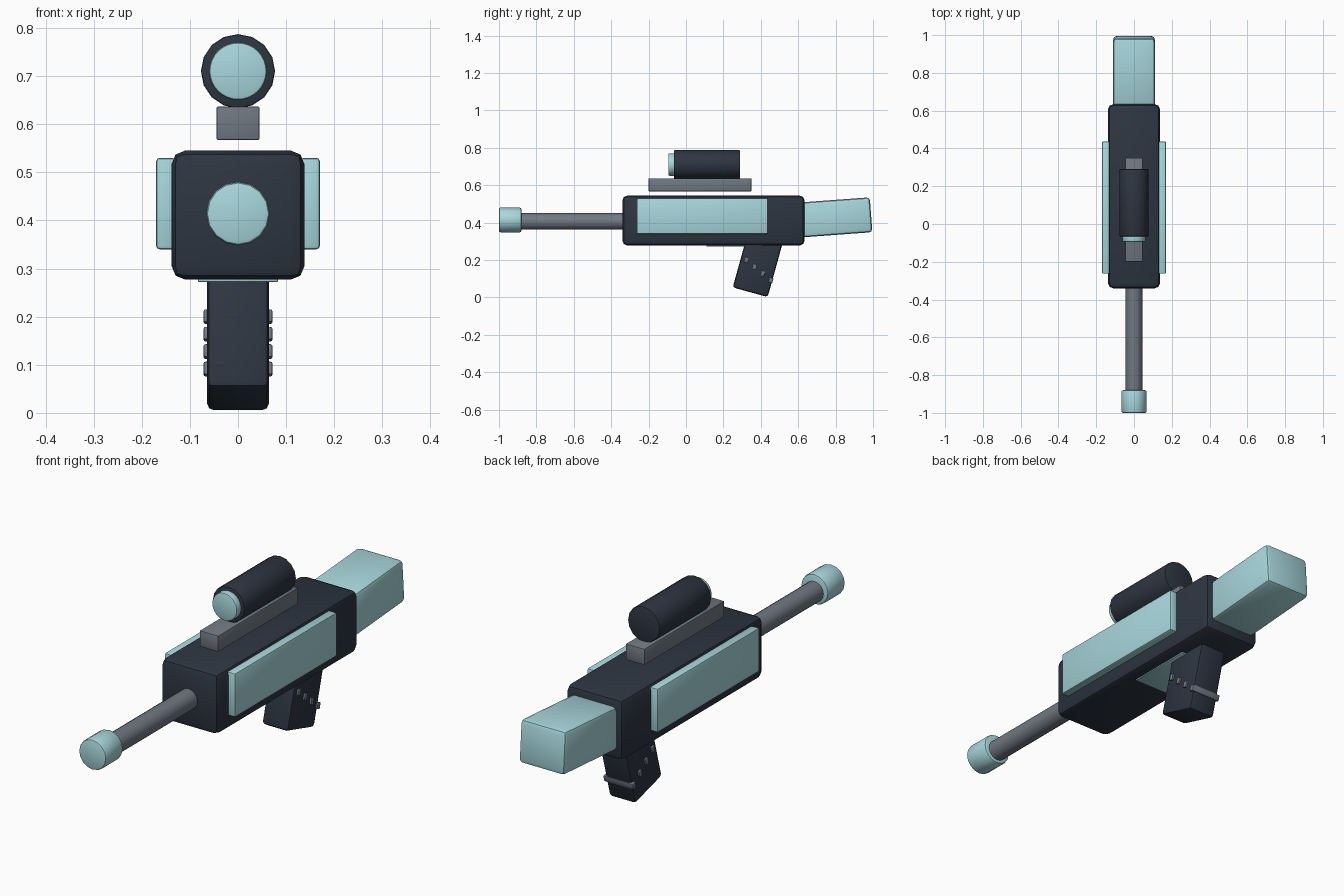
import bpy
from math import radians

cube = bpy.data.objects.get("Cube")
if cube:
    bpy.data.objects.remove(cube, do_unlink=True)


def material(name, rgb):
    mat = bpy.data.materials.new(name)
    mat.use_nodes = True
    mat.diffuse_color = (*rgb, 1)
    mat.node_tree.nodes["Principled BSDF"].inputs["Base Color"].default_value = (*rgb, 1)
    return mat


NAVY = material("dark navy", (0.026, 0.036, 0.053))
TEAL = material("pale teal", (0.39, 0.68, 0.72))
GREY = material("steel grey", (0.165, 0.19, 0.225))


def finish(name, mat, bevel, segments=2):
    """Name and colour the active object, round its edges and smooth it."""
    obj = bpy.context.object
    obj.name = obj.data.name = name
    obj.data.materials.append(mat)
    if bevel:
        mod = obj.modifiers.new("rounded edges", 'BEVEL')
        mod.width = bevel
        mod.segments = segments
        mod.limit_method = 'ANGLE'
        mod.angle_limit = radians(40)
        bpy.ops.object.modifier_apply(modifier=mod.name)
    bpy.ops.object.shade_smooth_by_angle(angle=radians(35))
    return obj


def box(name, mat, centre, size, bevel, tilt=0):
    bpy.ops.mesh.primitive_cube_add(size=1, location=centre)
    obj = bpy.context.object
    obj.scale = size
    bpy.ops.object.transform_apply(location=False, rotation=False, scale=True)
    finish(name, mat, bevel)
    obj.rotation_euler.x = radians(tilt)
    return obj


def tube(name, mat, radius, y0, y1, z, sides, bevel=0):
    bpy.ops.mesh.primitive_cylinder_add(
        vertices=sides, radius=radius, depth=y1 - y0,
        location=(0, (y0 + y1) / 2, z), rotation=(radians(90), 0, 0))
    return finish(name, mat, bevel)


# Main body with side panels and underside plate
box("body", NAVY, (0, 0.147, 0.411), (0.276, 0.975, 0.268), 0.028)
for side, sign in (("left", 1), ("right", -1)):
    box(side + "_panel", TEAL, (sign * 0.15, 0.087, 0.435), (0.04, 0.7, 0.19), 0.007)
box("underside_plate", TEAL, (0, 0.26, 0.28), (0.166, 0.3, 0.016), 0.002)

# Barrel and muzzle
tube("barrel", GREY, 0.044, -0.9, -0.3, 0.406, 16)
tube("muzzle", TEAL, 0.066, -1, -0.88, 0.414, 16, 0.008)

# Stock, tilted slightly upward
box("stock", TEAL, (0, 0.8, 0.428), (0.22, 0.38, 0.187), 0.018, 4.2)

# Sight on its rail
box("rail", GREY, (0, 0.075, 0.602), (0.09, 0.55, 0.07), 0.004)
tube("scope", NAVY, 0.077, -0.065, 0.29, 0.71, 16, 0.004)
tube("scope_lens", TEAL, 0.06, -0.094, -0.05, 0.71, 32, 0.006)

# Slanted grip with four cross bars
TILT = -15.5
box("grip", NAVY, (0, 0.386, 0.182), (0.128, 0.194, 0.32), 0.014, TILT)
for i in range(4):
    box(f"grip_bar_{i + 1}", GREY, (0, 0.323 + 0.0437 * i, 0.2 - 0.0363 * i),
        (0.143, 0.021, 0.028), 0.004, TILT)
